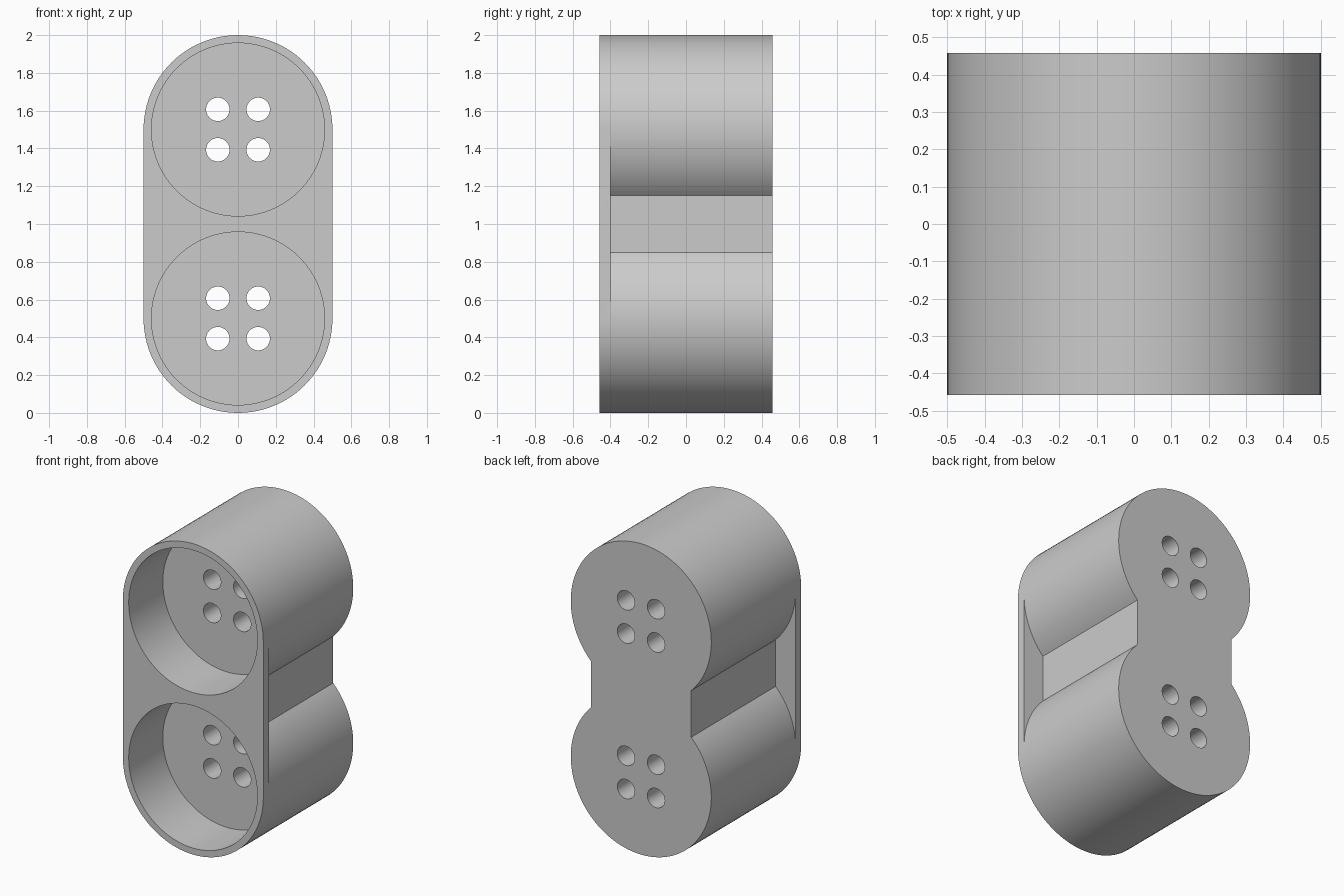
import bpy, bmesh, math

cube = bpy.data.objects.get("Cube")
if cube:
    bpy.data.objects.remove(cube, do_unlink=True)

R = 0.5                        # outer radius of each lobe
BACK, FRONT = 0.457, -0.457    # depth limits
FLANGE = -0.40                 # rear face of the front flange
FLOOR = -0.11                  # floor of the round pockets
WEB = 0.15                     # half height of the narrow web
CENTRES = (0.5, 1.5)
SEG = 96

grey = bpy.data.materials.new("plain grey")
grey.use_nodes = True
grey.diffuse_color = (0.6, 0.6, 0.6, 1)
grey.node_tree.nodes["Principled BSDF"].inputs["Base Color"].default_value = (0.6, 0.6, 0.6, 1)


def arc(cx, cz, r, a0, a1, n):
    return [(cx + r * math.cos(a0 + (a1 - a0) * i / n),
             cz + r * math.sin(a0 + (a1 - a0) * i / n)) for i in range(n + 1)]


def circle(cx, cz, r, n):
    return arc(cx, cz, r, 0, math.tau, n)[:-1]


def prisms(name, profiles, y0, y1):
    """Extrude closed x-z outlines between two depths into one object."""
    bm = bmesh.new()
    for outline in profiles:
        face = bm.faces.new([bm.verts.new((x, y0, z)) for x, z in outline])
        ext = bmesh.ops.extrude_face_region(bm, geom=[face], use_keep_orig=True)
        moved = [v for v in ext["geom"] if isinstance(v, bmesh.types.BMVert)]
        bmesh.ops.translate(bm, verts=moved, vec=(0, y1 - y0, 0))
    bmesh.ops.recalc_face_normals(bm, faces=bm.faces)
    mesh = bpy.data.meshes.new(name)
    bm.to_mesh(mesh)
    bm.free()
    mesh.materials.append(grey)
    obj = bpy.data.objects.new(name, mesh)
    bpy.context.collection.objects.link(obj)
    return obj


# Stadium block
low, high = CENTRES
stadium = arc(0, high, R, 0, math.pi, SEG // 2) + arc(0, low, R, math.pi, math.tau, SEG // 2)
body = prisms("twin_socket_body", [stadium], FRONT, BACK)

# Waist notches behind the flange, following the lobes down to the web
a = math.asin((high - 1 - WEB) / R)
notch = (arc(0, low, R, 0, a, 24) + arc(0, high, R, -a, 0, 24)
         + [(R + 0.2, high), (R + 0.2, low)])
mirrored = [(-x, z) for x, z in reversed(notch)]

# Round pockets and through holes
pockets = [circle(0, cz, 0.458, SEG) for cz in CENTRES]
holes = [circle(sx * 0.107, cz + sz * 0.107, 0.062, 40)
         for cz in CENTRES for sx in (-1, 1) for sz in (-1, 1)]

cutters = [prisms("waist_cutter", [notch, mirrored], FLANGE, BACK + 0.1),
           prisms("pocket_cutter", pockets, FRONT - 0.1, FLOOR),
           prisms("hole_cutter", holes, FLOOR - 0.1, BACK + 0.1)]

bpy.ops.object.select_all(action="DESELECT")
bpy.context.view_layer.objects.active = body
body.select_set(True)
for cutter in cutters:
    cutter.hide_render = True
    mod = body.modifiers.new(cutter.name, "BOOLEAN")
    mod.operation = "DIFFERENCE"
    mod.solver = "EXACT"
    mod.object = cutter
    bpy.ops.object.modifier_apply(modifier=mod.name)
    bpy.data.objects.remove(cutter, do_unlink=True)

bpy.ops.object.shade_smooth_by_angle(angle=math.radians(25))
